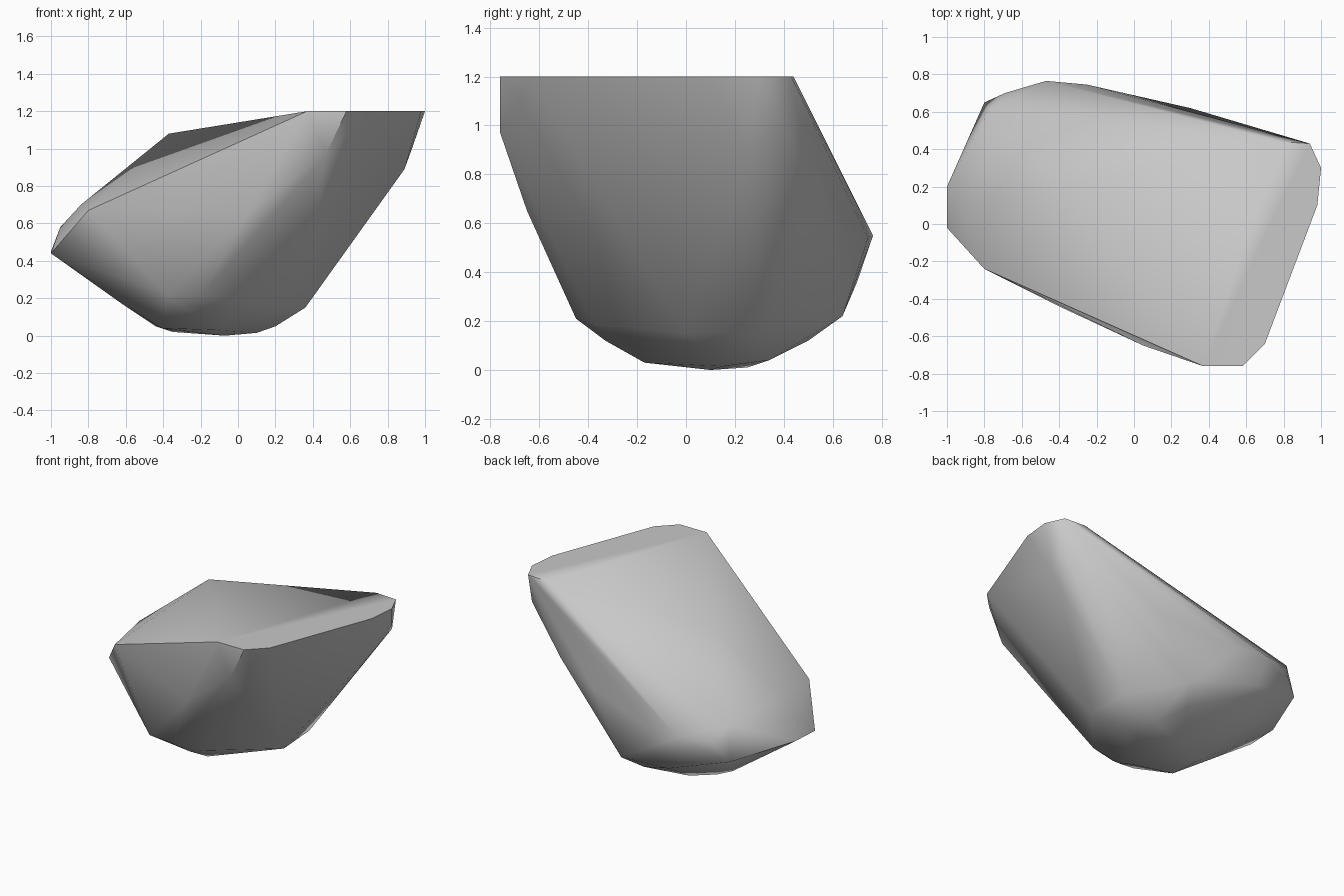
import bpy
import bmesh
from math import radians
from mathutils import Vector

# Remove the default object only
default_cube = bpy.data.objects.get("Cube")
if default_cube:
    bpy.data.objects.remove(default_cube, do_unlink=True)


def make_material(name, colour):
    material = bpy.data.materials.new(name)
    material.use_nodes = True
    material.diffuse_color = colour
    shader = material.node_tree.nodes["Principled BSDF"]
    shader.inputs["Base Color"].default_value = colour
    shader.inputs["Roughness"].default_value = 0.9
    return material


# Level rim of the sloping top, as x and y
RIM_HEIGHT = 1.2
rim = [(.37, -.76), (.58, -.76), (.7, -.64), (.98, .1),
       (1, .3), (.94, .43), (.78, .44)]

# Crest of the top and the blunt nose on the low side
crest = [(-.37, .2, 1.08)]
nose = [(-.8, -.24, .67), (-1, -.02, .44), (-1, .2, .45), (-.84, .1, .7),
        (-.95, .12, .58), (-.77, .61, .66), (-.8, .65, .42)]

# Corners of the front, overhanging and back walls
front_wall = [(.47, -.76, .97), (.05, -.65, .65),
              (-.38, -.45, .22), (-.2, -.45, .21)]
overhang = [(.89, .25, .89), (.93, .4, 1), (.36, 0, .15), (.35, .3, .16)]
back_wall = [(-.69, .7, .55), (-.47, .765, .55), (-.25, .745, .54),
             (.3, .62, .64), (.62, .52, .73), (.06, .64, .22),
             (-.31, .64, .24), (-.45, .7, .36)]

# Rounded underside
underside = [(.02, -.38, .19), (-.15, -.33, .12), (-.12, -.17, .03),
             (-.62, 0, .17), (-.41, -.1, .04), (-.44, .1, .05),
             (-.35, .15, .02), (-.07, .1, 0), (.1, .15, .015),
             (.2, .15, .05), (-.2, .25, .01), (.1, .34, .04),
             (-.02, .5, .12)]


def build_stone(name, corners, material):
    """Wrap a tight convex skin around the corners."""
    bm = bmesh.new()
    for corner in corners:
        bm.verts.new(Vector(corner))
    bmesh.ops.convex_hull(bm, input=bm.verts[:])
    loose = [v for v in bm.verts if not v.link_faces]
    bmesh.ops.delete(bm, geom=loose, context="VERTS")
    bmesh.ops.recalc_face_normals(bm, faces=bm.faces[:])

    mesh = bpy.data.meshes.new(name)
    bm.to_mesh(mesh)
    bm.free()
    mesh.materials.append(material)
    stone = bpy.data.objects.new(name, mesh)
    bpy.context.collection.objects.link(stone)
    return stone


stone_grey = make_material("stone grey", (.58, .58, .58, 1))
corners = [(x, y, RIM_HEIGHT) for x, y in rim]
for part in (crest, nose, front_wall, overhang, back_wall, underside):
    corners.extend(part)
boulder = build_stone("boulder", corners, stone_grey)

# Soft shading across the worn edges, crisp at the sharp breaks
bpy.ops.object.select_all(action="DESELECT")
boulder.select_set(True)
bpy.context.view_layer.objects.active = boulder
bpy.ops.object.shade_smooth_by_angle(angle=radians(40))
